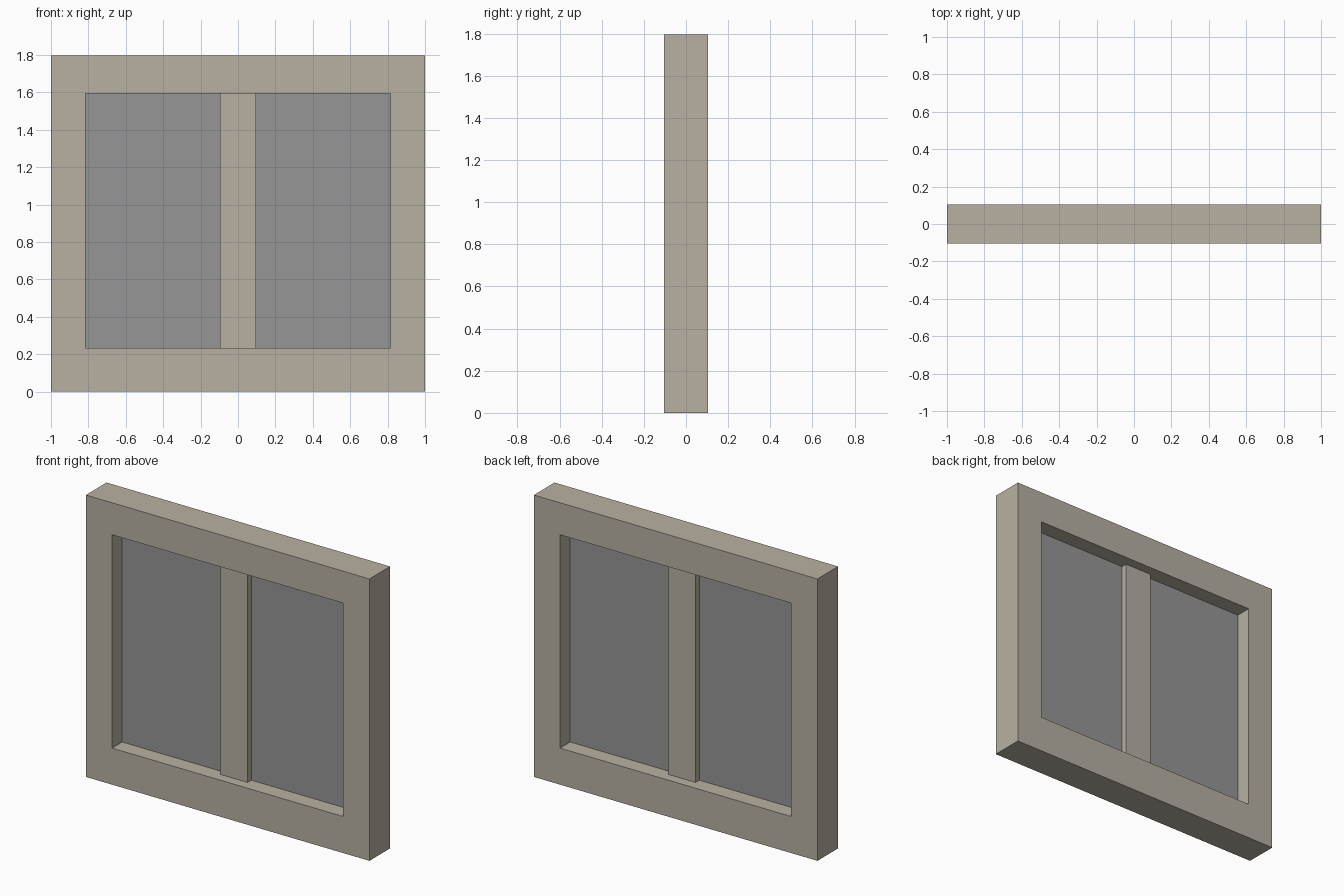
import bpy, bmesh

if "Cube" in bpy.data.objects:
    bpy.data.objects.remove(bpy.data.objects["Cube"])

W, H, D = 1.0, 1.797, 0.104          # half width, height, half depth
OX, Z0, Z1 = 0.815, 0.233, 1.593     # opening half width, bottom, top


def material(name, rgb):
    m = bpy.data.materials.new(name)
    m.diffuse_color = (*rgb, 1.0)
    m.use_nodes = True
    m.node_tree.nodes["Principled BSDF"].inputs["Base Color"].default_value = m.diffuse_color
    return m


def finish(name, bm, mat):
    bmesh.ops.recalc_face_normals(bm, faces=bm.faces)
    mesh = bpy.data.meshes.new(name)
    bm.to_mesh(mesh)
    bm.free()
    mesh.materials.append(mat)
    ob = bpy.data.objects.new(name, mesh)
    bpy.context.collection.objects.link(ob)
    return ob


def box(name, hx, hy, z0, z1, mat):
    bm = bmesh.new()
    bmesh.ops.create_cube(bm, size=1.0)
    for v in bm.verts:
        v.co = (v.co.x * 2 * hx, v.co.y * 2 * hy, z0 + (v.co.z + 0.5) * (z1 - z0))
    return finish(name, bm, mat)


def rect(hx, z0, z1):
    return [(-hx, z0), (hx, z0), (hx, z1), (-hx, z1)]


stone = material("warm_beige", (0.479, 0.440, 0.365))
glass = material("grey_glass", (0.305, 0.305, 0.305))

# Surrounding frame: four rectangular loops bridged into a closed ring
bm = bmesh.new()
loops = [[bm.verts.new((x, y, z)) for x, z in rect(*size)]
         for size, y in (((W, 0, H), -D), ((OX, Z0, Z1), -D),
                         ((OX, Z0, Z1), D), ((W, 0, H), D))]
for i in range(4):
    a, b = loops[i], loops[(i + 1) % 4]
    for k in range(4):
        n = (k + 1) % 4
        bm.faces.new((a[k], a[n], b[n], b[k]))
finish("window_frame", bm, stone)

# Central upright bar, set back from both faces
box("centre_mullion", 0.095, 0.04, Z0, Z1, stone)

# Thin pane in the middle of the frame depth
box("glass_pane", OX, 0.002, Z0, Z1, glass)
